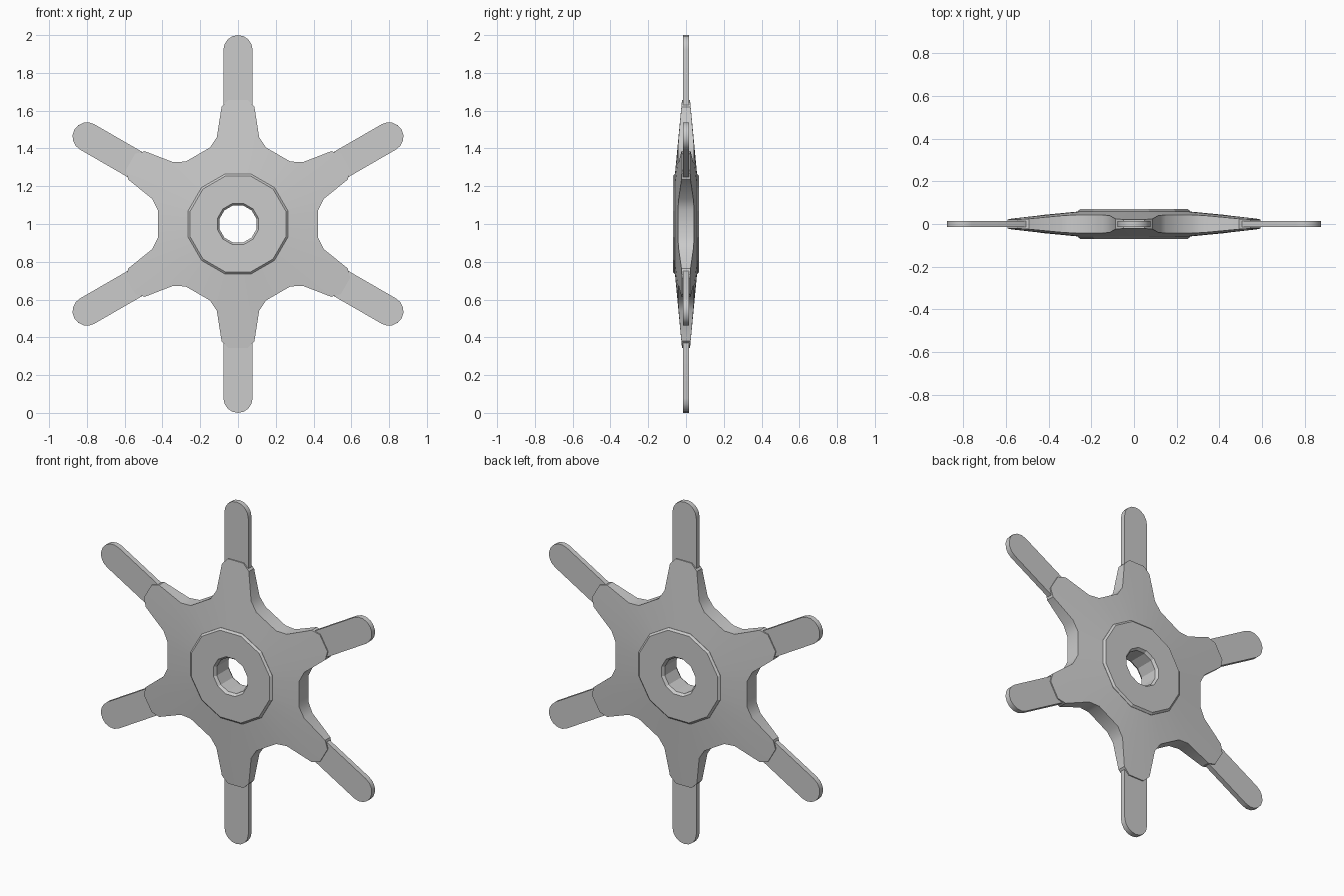
import bpy, bmesh, math

if "Cube" in bpy.data.objects:
    bpy.data.objects.remove(bpy.data.objects["Cube"])

C = 1.0  # height of the wheel axis


def make(name, verts, faces, smooth=None):
    me = bpy.data.meshes.new(name)
    me.from_pydata(verts, [], faces)
    bm = bmesh.new()
    bm.from_mesh(me)
    bmesh.ops.recalc_face_normals(bm, faces=bm.faces)
    bm.to_mesh(me)
    bm.free()
    ob = bpy.data.objects.new(name, me)
    bpy.context.collection.objects.link(ob)
    if smooth:
        bpy.context.view_layer.objects.active = ob
        ob.select_set(True)
        bpy.ops.object.shade_smooth_by_angle(angle=math.radians(smooth))
        ob.select_set(False)
    return ob


def turn(w, r, k):
    """Arm frame (sideways, outward) to x, z for arm k."""
    a = k * math.pi / 3
    return w * math.cos(a) + r * math.sin(a), r * math.cos(a) - w * math.sin(a)


def bridge(a, b, n):
    return [(a + i, a + (i + 1) % n, b + (i + 1) % n, b + i) for i in range(n)]


# Star-shaped body: cone-tapered front and back, straight side walls
half = [(0.148, 0.405), (0.112, 0.46), (0.087, 0.62), (0.05, 0.657)]
arm = [(-w, r) for w, r in half] + half[::-1]
outline = [turn(w, r, k) for k in range(6) for w, r in arm]
n = len(outline)


def thickness(r):
    return 0.06 - (r - 0.25) * 0.095


verts = []
for side in (-1, 1):
    for inner in (True, False):
        for x, z in outline:
            r = math.hypot(x, z)
            s = 0.24 / r if inner else 1
            verts.append((x * s, side * thickness(r * s), C + z * s))
faces = bridge(0, n, n) + bridge(n, 3 * n, n) + bridge(3 * n, 2 * n, n)
make("star_body", verts, faces, 30)

# Twelve-sided hub with chamfered rim and bore
profile = [(0.273, 0.04), (0.273, 0.06), (0.262, 0.07), (0.113, 0.07), (0.102, 0.055)]
profile = [(r, -y) for r, y in profile] + [(r, y) for r, y in profile[::-1]]
verts = []
for r, y in profile:
    for i in range(12):
        a = math.radians(15 + 30 * i)
        verts.append((r * math.cos(a), y, C + r * math.sin(a)))
faces = []
for j in range(len(profile)):
    faces += bridge(12 * j, 12 * ((j + 1) % len(profile)), 12)
make("hub", verts, faces)

# Six flat round-ended spokes
W, T = 0.077, 0.015
shape = [(-W, 0.6)]
for i in range(9):
    a = math.pi * (1 - i / 8)
    shape.append((W * math.cos(a), 1 - W + W * math.sin(a)))
shape.append((W, 0.6))
m = len(shape)
for k in range(6):
    pts = [turn(w, r, k) for w, r in shape]
    verts = [(x, y, C + z) for y in (-T, T) for x, z in pts]
    faces = [tuple(range(m)), tuple(range(m, 2 * m))] + bridge(0, m, m)
    make(f"spoke_{k + 1}", verts, faces, 30)
